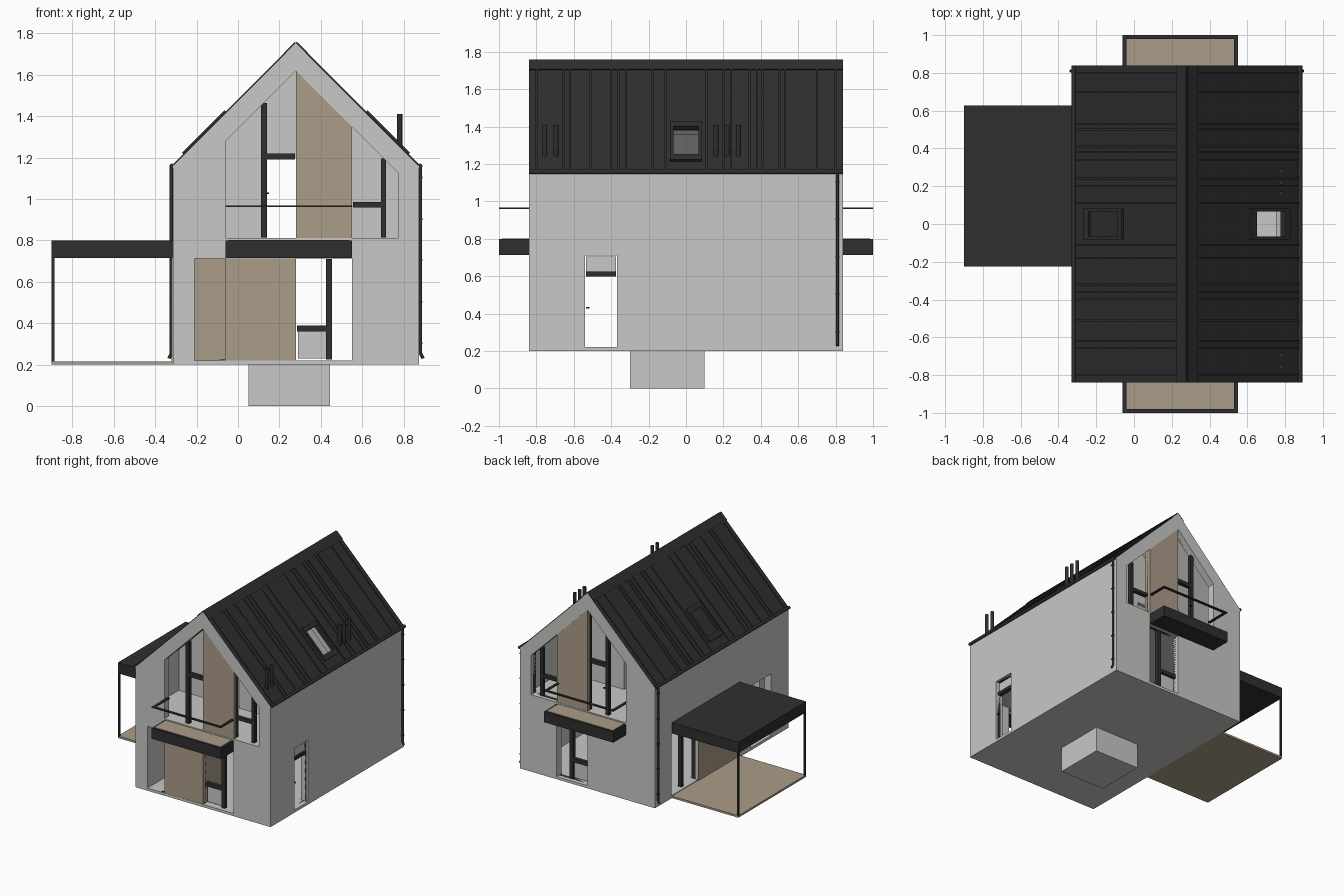
import bpy, bmesh, math
from mathutils import Vector

if "Cube" in bpy.data.objects:
    bpy.data.objects.remove(bpy.data.objects["Cube"])

RX, RZ, W, L = 0.28, 1.754, 0.595, 0.84   # ridge x and z, half width, half length
Q = math.sqrt(0.5)


def material(name, col):
    m = bpy.data.materials.new(name)
    m.diffuse_color = (*col, 1)
    m.use_nodes = True
    m.node_tree.nodes["Principled BSDF"].inputs["Base Color"].default_value = m.diffuse_color
    return m


GREY = material("wall_grey", (0.58, 0.58, 0.57))
DARK = material("dark_metal", (0.028, 0.028, 0.028))
WOOD = material("wood", (0.41, 0.335, 0.25))


def finish(name, bm, mat):
    bmesh.ops.recalc_face_normals(bm, faces=bm.faces)
    me = bpy.data.meshes.new(name)
    bm.to_mesh(me)
    bm.free()
    ob = bpy.data.objects.new(name, me)
    bpy.context.collection.objects.link(ob)
    if mat:
        me.materials.append(mat)
    return ob


def box(name, x, y, z, mat, fn=lambda a, b, c: (a, b, c)):
    """Box from three ranges, optionally mapped through fn."""
    bm = bmesh.new()
    bmesh.ops.create_cube(bm, size=1)
    for v in bm.verts:
        v.co = fn(*[r[0] if c < 0 else r[1] for c, r in zip(v.co, (x, y, z))])
    return finish(name, bm, mat)


def on_slope(s):
    """Map (distance from ridge, y, height above roof) onto one roof side."""
    return lambda d, y, n: (RX + s * (d + n * Q), y, RZ - d + n * Q)


def prism(name, pts, a, b, mat, axis="y", rim=0):
    """Extrude an outline between a and b; with rim it becomes a hollow frame."""
    at = (lambda u, v: (u, a, v)) if axis == "y" else (lambda u, v: (a, u, v))
    bm = bmesh.new()
    f = bm.faces.new([bm.verts.new(at(*p)) for p in pts])
    if rim:
        bmesh.ops.inset_individual(bm, faces=[f], thickness=rim, use_even_offset=True)
        bmesh.ops.delete(bm, geom=[f], context="FACES")
    g = bmesh.ops.extrude_face_region(bm, geom=bm.faces[:])
    d = Vector((0, b - a, 0)) if axis == "y" else Vector((b - a, 0, 0))
    bmesh.ops.translate(bm, verts=[v for v in g["geom"] if isinstance(v, bmesh.types.BMVert)], vec=d)
    return finish(name, bm, mat)


def rod(name, p, q, r, mat, n=12):
    p, q = Vector(p), Vector(q)
    bm = bmesh.new()
    bmesh.ops.create_cone(bm, cap_ends=True, segments=n, radius1=r, radius2=r, depth=(q - p).length)
    rot = (q - p).to_track_quat("Z", "Y")
    for v in bm.verts:
        v.co = rot @ v.co + (p + q) / 2
    return finish(name, bm, mat)


def rect(u0, u1, v0, v1):
    return [(u0, v0), (u1, v0), (u1, v1), (u0, v1)]


def gable(half, z0, apex):
    return [(RX - half, z0), (RX + half, z0), (RX + half, apex - half), (RX, apex), (RX - half, apex - half)]


def cut(ob, cutter):
    m = ob.modifiers.new("cut", "BOOLEAN")
    m.operation, m.solver, m.object = "DIFFERENCE", "EXACT", cutter
    bpy.context.view_layer.update()
    me = bpy.data.meshes.new_from_object(ob.evaluated_get(bpy.context.evaluated_depsgraph_get()))
    ob.modifiers.clear()
    ob.data = me
    bpy.data.objects.remove(cutter)


# hollow house shell
house = prism("house_shell", gable(W, 0.2, RZ), -L, L, GREY)
cut(house, prism("cutter", gable(W - 0.06, 0.22, RZ - 0.085), -0.78, 0.78, GREY))
UPPER = [(-0.06, 0.812), (0.775, 0.812), (0.775, 1.125), (RX, 1.62), (-0.06, 1.28)]
for s in (-1, 1):
    ends = sorted((s * 0.7, s * 0.9))
    cut(house, prism("cutter", UPPER, *ends, GREY))
    cut(house, prism("cutter", rect(-0.21 if s < 0 else 0.28, 0.55, 0.221, 0.712), *ends, GREY))
    cut(house, box("cutter", (0.355, 0.515), (-0.07, 0.07), (-0.15, 0.1), GREY, on_slope(s)))
cut(house, box("cutter", (0.75, 0.95), (-0.54, -0.37), (0.221, 0.712), GREY))
cut(house, box("cutter", (-0.4, -0.2), (-0.62, -0.36), (0.221, 0.712), GREY))
cut(house, box("cutter", (-0.4, -0.2), (0.30, 0.63), (0.221, 0.712), GREY))
# roof covering: outer sloped faces
me = house.data
me.materials.clear()
me.materials.append(GREY)
me.materials.append(DARK)
for p in me.polygons:
    on_roof = p.normal.z > 0.6 and abs(p.normal.x) > 0.6 and p.center.z + abs(p.center.x - RX) > RZ - 0.01
    p.material_index = 1 if on_roof else 0

# foundation, upper floor
box("foundation_block", (0.05, 0.445), (-0.3, 0.1), (0, 0.2), GREY)
box("upper_floor", (-0.26, 0.82), (-0.785, 0.785), (0.715, 0.811), GREY)

# roof seams, ridge caps, skylight frames, gutters
SEAMS = (-0.8, -0.655, -0.62, -0.51, -0.4, -0.36, -0.32, -0.18, -0.11, 0.11, 0.2, 0.24, 0.34, 0.38, 0.41, 0.5, 0.53, 0.7, 0.8)
for s in (-1, 1):
    side = "right" if s > 0 else "left"
    for y in SEAMS:
        box(f"roof_seam_{side}", (0.045, W), (y - 0.005, y + 0.005), (-0.002, 0.006), DARK, on_slope(s))
    box(f"ridge_cap_{side}", (0, 0.05), (-L, L), (-0.002, 0.007), DARK, on_slope(s))
    for d, y in (((0.335, 0.36), (-0.085, 0.085)), ((0.51, 0.54), (-0.085, 0.085)),
                 ((0.335, 0.54), (-0.085, -0.066)), ((0.335, 0.54), (0.066, 0.085))):
        box(f"skylight_frame_{side}", d, y, (-0.02, 0.014), DARK, on_slope(s))
    gx = RX + s * (W + 0.004)
    rod(f"gutter_{side}", (gx, -L, RZ - W), (gx, L, RZ - W), 0.012, DARK)
    # downpipe with kicked-out foot and brackets
    px = RX + s * (W + 0.007)
    rod(f"downpipe_{side}", (px, 0.81, 0.25), (px, 0.81, 1.16), 0.008, DARK)
    rod(f"downpipe_foot_{side}", (px, 0.81, 0.255), (px + s * 0.012, 0.81, 0.23), 0.008, DARK)
    for z in (0.3, 0.5, 0.7, 0.9, 1.1):
        box(f"pipe_bracket_{side}", (px - 0.01, px + 0.01), (0.8, 0.82), (z, z + 0.008), DARK)

# vent pipes
for y in (-0.755, -0.695, 0.16, 0.22, 0.28):
    rod("vent_pipe", (0.782, y, 1.22), (0.782, y, 1.41), 0.013, DARK)

# gable windows, wood panels and balconies, same on front and back
for s in (-1, 1):
    e = "front" if s < 0 else "back"
    fr = (s * 0.815, s * 0.785)
    yr = sorted(fr)
    prism(f"{e}_upper_left_frame", [(-0.06, 0.812), (RX, 0.812), (RX, 1.62), (-0.06, 1.28)], *fr, DARK, rim=0.017)
    prism(f"{e}_upper_right_frame", [(0.55, 0.812), (0.775, 0.812), (0.775, 1.125), (0.55, 1.35)], *fr, DARK, rim=0.015)
    prism(f"{e}_ground_frame", rect(0.28, 0.55, 0.221, 0.712), *fr, DARK, rim=0.015)
    for n, x, z in (("upper_mullion", (0.11, 0.14), (0.815, 1.465)), ("door_transom", (0.13, 0.275), (1.19, 1.22)),
                    ("right_mullion", (0.69, 0.715), (0.815, 1.195)), ("right_transom", (0.555, 0.7), (0.96, 0.985)),
                    ("ground_mullion", (0.425, 0.455), (0.225, 0.71)), ("ground_transom", (0.285, 0.43), (0.36, 0.39))):
        box(f"{e}_{n}", x, yr, z, DARK)
    box(f"{e}_ground_infill", (0.29, 0.43), sorted((s * 0.79, s * 0.796)), (0.23, 0.365), GREY)
    box(f"{e}_door_handle", (0.135, 0.15), sorted((s * 0.815, s * 0.828)), (1.025, 1.032), DARK)
    prism(f"{e}_upper_wood_panel", [(0.28, 0.812), (0.55, 0.812), (0.55, 1.35), (RX, 1.62)], s * 0.78, s * 0.838, WOOD)
    # balcony with flat-bar rail
    box(f"{e}_balcony", (-0.06, 0.55), sorted((s * 0.838, s)), (0.715, 0.8), DARK)
    box(f"{e}_balcony_deck", (-0.045, 0.535), sorted((s * 0.84, s * 0.985)), (0.8, 0.803), WOOD)
    box(f"{e}_rail", (-0.06, 0.55), sorted((s * 0.98, s)), (0.961, 0.969), DARK)
    for x in (-0.06, 0.53):
        box(f"{e}_side_rail", (x, x + 0.02), sorted((s * 0.8, s * 0.99)), (0.961, 0.969), DARK)
    # inner cross wall with doorway
    w = (s * 0.35, s * 0.38)
    prism(f"{e}_inner_wall_left", [(-0.255, 0.81), (0.14, 0.81), (0.14, 1.535), (-0.255, 1.14)], *w, GREY)
    prism(f"{e}_inner_wall_right", [(0.28, 0.81), (0.82, 0.81), (0.82, 1.135), (0.28, 1.675)], *w, GREY)
    prism(f"{e}_inner_wall_head", [(0.14, 1.2), (0.28, 1.2), (0.28, 1.675), (0.14, 1.535)], *w, GREY)

# front entry alcove
box("entry_wood_block", (-0.06, 0.28), (-0.838, -0.56), (0.22, 0.715), WOOD)
box("entry_back_panel", (-0.21, -0.06), (-0.58, -0.56), (0.22, 0.715), WOOD)
box("entry_side_wall", (-0.255, -0.21), (-0.8, -0.56), (0.22, 0.715), GREY)
box("entry_threshold", (-0.09, -0.06), (-0.835, -0.825), (0.22, 0.226), DARK)

# side doors and patio window
prism("right_door_frame", rect(-0.54, -0.37, 0.221, 0.712), 0.83, 0.86, DARK, "x", 0.014)
box("right_door_transom", (0.83, 0.86), (-0.535, -0.375), (0.6, 0.625), DARK)
box("right_door_top_pane", (0.84, 0.846), (-0.535, -0.375), (0.615, 0.705), GREY)
box("right_door_handle", (0.86, 0.872), (-0.535, -0.515), (0.428, 0.435), DARK)
prism("left_door_frame", rect(-0.62, -0.36, 0.221, 0.712), -0.295, -0.265, DARK, "x", 0.014)
prism("patio_window_frame", rect(0.30, 0.63, 0.221, 0.712), -0.295, -0.265, DARK, "x", 0.017)
box("patio_window_mullion", (-0.295, -0.265), (0.45, 0.48), (0.225, 0.71), DARK)
box("patio_wood_cladding", (-0.321, -0.313), (-0.22, 0.30), (0.215, 0.715), WOOD)

# carport: roof, deck, slim posts
box("carport_roof", (-0.9, -0.314), (-0.225, 0.627), (0.715, 0.8), DARK)
box("carport_deck", (-0.9, -0.314), (-0.225, 0.627), (0.2, 0.216), WOOD)
for y in (-0.225, 0.613):
    box("carport_post", (-0.9, -0.886), (y, y + 0.014), (0.21, 0.72), DARK)
